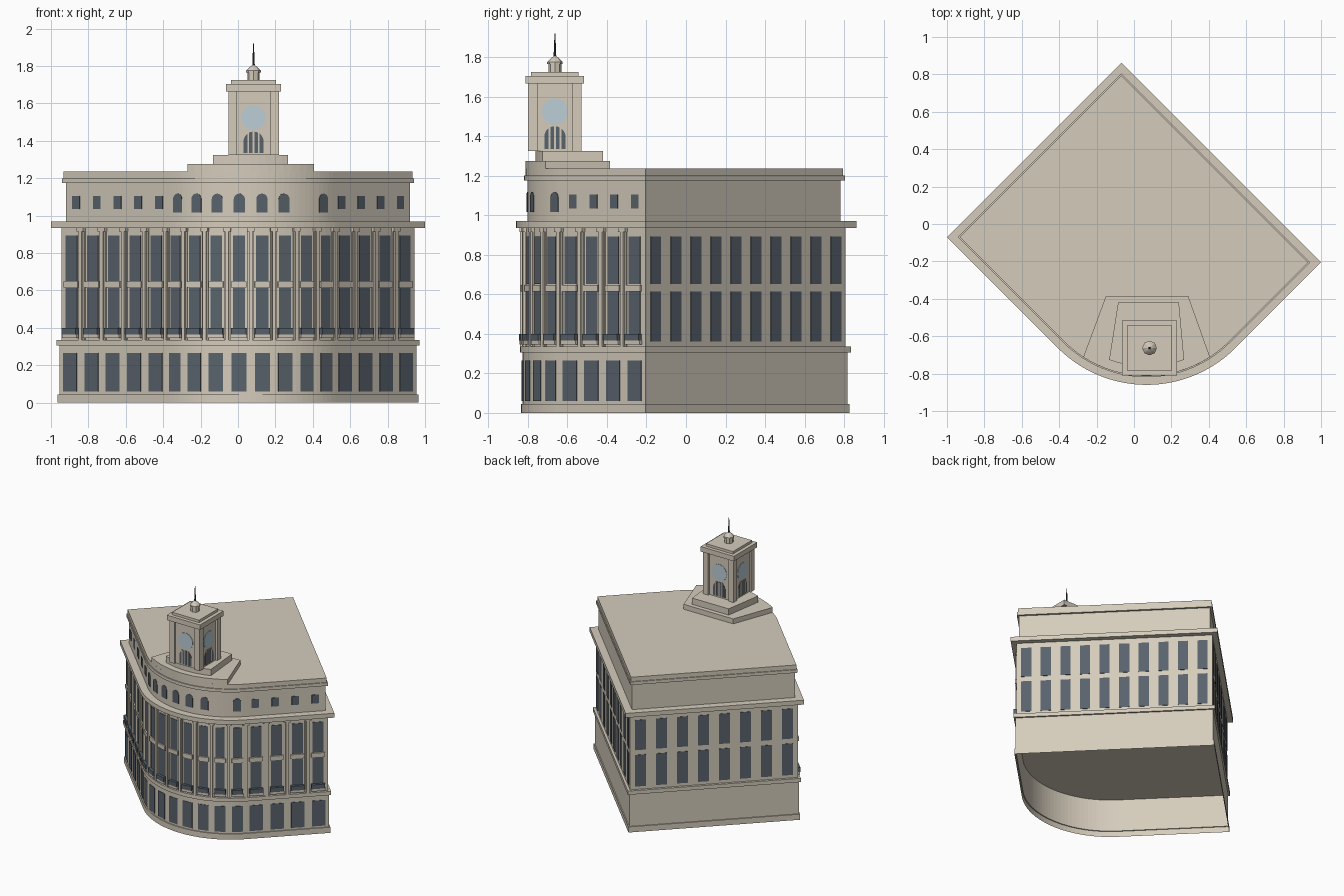
import bpy, bmesh
from math import sin, cos, pi, radians, sqrt
from mathutils import Matrix, Vector

if "Cube" in bpy.data.objects:
    bpy.data.objects.remove(bpy.data.objects["Cube"])


def material(name, rgb):
    m = bpy.data.materials.new(name)
    m.use_nodes = True
    col = (*rgb, 1)
    m.diffuse_color = col
    m.node_tree.nodes["Principled BSDF"].inputs["Base Color"].default_value = col
    return m


STONE = material("warm stone", (0.66, 0.60, 0.50))
GLASS = material("slate glass", (0.10, 0.125, 0.15))
CLOCK = material("pale blue dial", (0.50, 0.62, 0.67))
IRON = material("dark iron", (0.04, 0.045, 0.05))

CX, CY, R = 0.0675, -0.19, 0.67      # centre and radius of the rounded corner
TX, TY = 0.083, -0.663               # tower axis


def finish(name, bm, mat):
    bmesh.ops.recalc_face_normals(bm, faces=bm.faces)
    me = bpy.data.meshes.new(name)
    bm.to_mesh(me)
    bm.free()
    me.materials.append(mat)
    ob = bpy.data.objects.new(name, me)
    bpy.context.collection.objects.link(ob)
    return ob


def arc(r, a0, a1, n):
    angles = [radians(a0 + (a1 - a0) * i / n) for i in range(n + 1)]
    return [(CX + r * sin(a), CY - r * cos(a)) for a in angles]


def corners(d):
    k = sqrt(2) * d
    return (-1 + k, -0.07), (1 - k, -0.205), (-0.0675, 0.8625 - k)


def footprint(d):
    left, right, back = corners(d)
    return [left] + arc(R - d, -45, 45, 32) + [right, back]


def loft(name, rings, bottom=True, top=True, mat=STONE):
    """Bridge stacked outlines given as (points, z)."""
    bm = bmesh.new()
    loops = [[bm.verts.new((x, y, z)) for x, y in pts] for pts, z in rings]
    for a, b in zip(loops, loops[1:]):
        for i in range(len(a)):
            j = (i + 1) % len(a)
            bm.faces.new((a[i], a[j], b[j], b[i]))
    if bottom:
        bm.faces.new(loops[0][::-1])
    if top:
        bm.faces.new(loops[-1])
    return finish(name, bm, mat)


def storey(name, d, z0, z1):
    return loft(name, [(footprint(d), z0), (footprint(d), z1)])


def stations(p0, p1, theta, n, shift):
    """Evenly spaced bays on a straight wall: (matrix, bay width)."""
    a, b = Vector((*p0, 0)), Vector((*p1, 0))
    rot = Matrix.Rotation(radians(theta), 4, "Z")
    return [(Matrix.Translation(a.lerp(b, (i + shift) / n)) @ rot, (b - a).length / n)
            for i in range(n)]


def front_bays(d, shift=0.5):
    left, right, _ = corners(d)
    r, n = R - d, 8
    curve = arc(r, -45, 45, 2)
    bays = stations(left, curve[0], -45, 5, shift)
    for i in range(n):
        a = radians(-45 + 90 * (i + shift) / n)
        p = Vector((CX + r * sin(a), CY - r * cos(a), 0))
        bays.append((Matrix.Translation(p) @ Matrix.Rotation(a, 4, "Z"), r * pi / 2 / n))
    return bays + stations(curve[-1], right, 45, 4, shift)


def back_bays(d):
    left, right, back = corners(d)
    return stations(right, back, 135, 10, 0.5) + stations(back, left, 225, 8, 0.5)


def plate(bm, mat, outline, out, back=-0.001):
    """Prism standing on a wall; outline is in wall (x, z), outward is -y."""
    f = [bm.verts.new(mat @ Vector((x, -out, z))) for x, z in outline]
    b = [bm.verts.new(mat @ Vector((x, back, z))) for x, z in outline]
    bm.faces.new(f)
    bm.faces.new(b[::-1])
    for i in range(len(f)):
        j = (i + 1) % len(f)
        bm.faces.new((f[j], f[i], b[i], b[j]))


def rect(w, z0, z1, x=0):
    return [(x - w / 2, z0), (x + w / 2, z0), (x + w / 2, z1), (x - w / 2, z1)]


def arch(w, z0, z1, n=10):
    r = w / 2
    return [(-r, z0), (r, z0)] + [(r * cos(pi * i / n), z1 - r + r * sin(pi * i / n))
                                  for i in range(n + 1)]


def row(name, bays, frac, z0, z1, out, mat=GLASS, shape=rect):
    bm = bmesh.new()
    for m, w in bays:
        plate(bm, m, shape(w * frac, z0, z1), out)
    return finish(name, bm, mat)


def square(h):
    return [(TX - h, TY - h), (TX + h, TY - h), (TX + h, TY + h), (TX - h, TY + h)]


def block(name, h, z0, z1):
    return loft(name, [(square(h), z0), (square(h), z1)])


# Main mass: hollow ground floor, then solid storeys and ledges
loft("ground_floor", [(footprint(d), z) for d, z in
     ((0.025, 0), (0.025, 0.045), (0.033, 0.045), (0.033, 0.305))], False, False)
storey("ground_ledge", 0.02, 0.305, 0.335)
storey("main_floor", 0.039, 0.335, 0.935)
storey("main_cornice", 0, 0.935, 0.97)
storey("attic", 0.057, 0.97, 1.175)
storey("attic_ledge", 0.041, 1.175, 1.2)
storey("parapet", 0.048, 1.2, 1.235)

# Ground and main floor windows
row("ground_windows", front_bays(0.033), 0.64, 0.06, 0.265, 0.004)
main = front_bays(0.039)
back = back_bays(0.039)
for label, z0, z1 in (("lower", 0.36, 0.613), ("upper", 0.652, 0.893)):
    row(label + "_front_windows", main, 0.53, z0, z1, 0.004)
    row(label + "_back_windows", back, 0.52, z0, z1, 0.004)

# Facade trim: spandrels, balconies and layered piers between the bays
row("spandrels", main, 0.66, 0.615, 0.648, 0.012, STONE)
row("balconies", main, 0.66, 0.365, 0.4, 0.024, GLASS)
row("balcony_sills", main, 0.7, 0.345, 0.365, 0.02, STONE)
edges = front_bays(0.039, 0)[1:]
row("pier_backs", edges, 0.28, 0.335, 0.935, 0.008, STONE)
row("pier_fronts", edges, 0.15, 0.335, 0.935, 0.018, STONE)
row("pier_capitals", edges, 0.32, 0.915, 0.935, 0.02, STONE)

# Attic windows: square on the straight walls, arched on the curve
attic = front_bays(0.057)
row("attic_square_windows", attic[:5] + attic[13:], 0.36, 1.035, 1.105, 0.004)
row("attic_arched_windows", attic[5:11] + attic[12:13], 0.5, 1.016, 1.118, 0.004, GLASS, arch)

# Stepped base of the tower, following the curved front
low = arc(0.622, -33, 33, 16) + [(0.29, -0.385), (-0.15, -0.385)]
high = arc(0.572, -20.5, 20.5, 10) + [(0.24, -0.42), (-0.085, -0.42)]
loft("tower_lower_step", [(low, 1.235), (low, 1.275)])
loft("tower_upper_step", [(high, 1.275), (high, 1.325)])

# Tower shaft with corner piers and caps
block("tower_shaft", 0.12, 1.325, 1.665)
bm = bmesh.new()
for sx in (-1, 1):
    for sy in (-1, 1):
        m = Matrix.Translation((TX + sx * 0.112, TY + sy * 0.112, 1.495))
        bmesh.ops.create_cube(bm, size=1, matrix=m @ Matrix.Diagonal((0.046, 0.046, 0.34, 1)))
finish("tower_corner_piers", bm, STONE)
block("tower_cornice", 0.148, 1.665, 1.705)
block("tower_cap", 0.12, 1.705, 1.725)

# Clock dials and arched openings with mullions on all four sides
dials, openings, mullions = bmesh.new(), bmesh.new(), bmesh.new()
circle = [(0.066 * cos(pi * i / 16), 1.525 + 0.066 * sin(pi * i / 16)) for i in range(32)]
for q in range(4):
    m = (Matrix.Translation((TX, TY, 0)) @ Matrix.Rotation(q * pi / 2, 4, "Z")
         @ Matrix.Translation((0, -0.12, 0)))
    plate(dials, m, circle, 0.004)
    plate(openings, m, arch(0.108, 1.335, 1.45), 0.004)
    for x in (-0.028, 0, 0.028):
        plate(mullions, m, rect(0.009, 1.335, 1.45, x), 0.007)
finish("clock_dials", dials, CLOCK)
finish("tower_openings", openings, GLASS)
finish("tower_mullions", mullions, STONE)


def turned(name, profile, n, mat):
    rings = [([(TX + r * cos(2 * pi * i / n), TY + r * sin(2 * pi * i / n))
               for i in range(n)], z) for r, z in profile]
    return loft(name, rings, mat=mat)


# Lantern, dome and spire
turned("lantern", [(0.033, 1.725), (0.033, 1.77)], 8, STONE)
turned("dome", [(0.039, 1.765), (0.039, 1.775), (0.022, 1.793), (0.006, 1.805)], 8, STONE)
turned("spire", [(0.007, 1.8), (0.005, 1.85), (0.002, 1.92)], 8, IRON)
